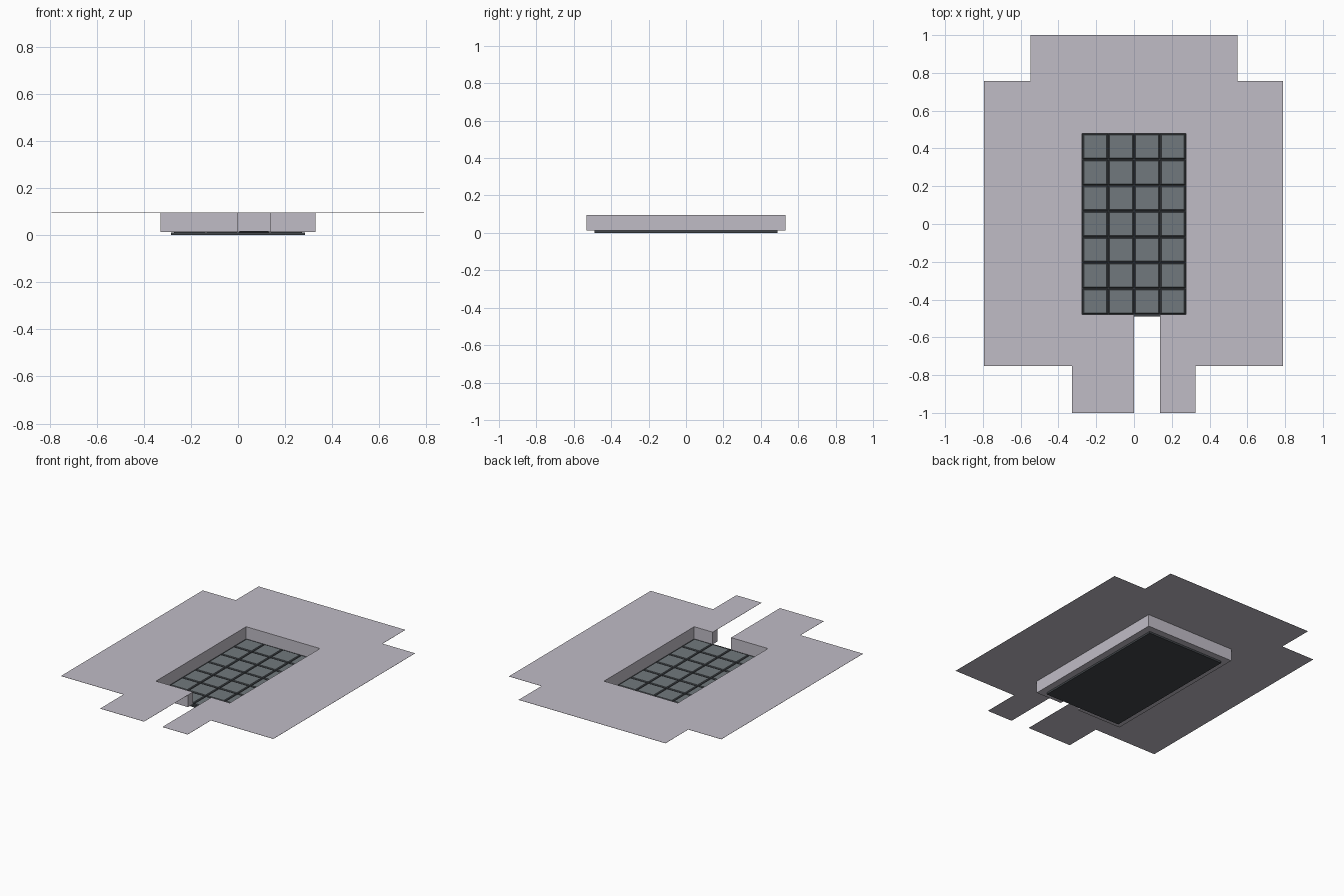
import bpy, bmesh

if "Cube" in bpy.data.objects:
    bpy.data.objects.remove(bpy.data.objects["Cube"])


def material(name, rgb):
    m = bpy.data.materials.new(name)
    m.diffuse_color = (*rgb, 1)
    m.use_nodes = True
    m.node_tree.nodes["Principled BSDF"].inputs["Base Color"].default_value = m.diffuse_color
    return m


STONE = material("pale stone", (0.53, 0.505, 0.565))
TILE = material("slate tile", (0.165, 0.19, 0.205))
GROUT = material("dark grout", (0.055, 0.062, 0.07))


def finish(bm, name, mat):
    bmesh.ops.recalc_face_normals(bm, faces=bm.faces)
    me = bpy.data.meshes.new(name)
    bm.to_mesh(me)
    bm.free()
    me.materials.append(mat)
    ob = bpy.data.objects.new(name, me)
    bpy.context.collection.objects.link(ob)
    return ob


def prism(name, outline, z0, z1, mat):
    bm = bmesh.new()
    face = bm.faces.new([bm.verts.new((x, y, z0)) for x, y in outline])
    ext = bmesh.ops.extrude_face_region(bm, geom=[face])
    for v in ext["geom"]:
        if isinstance(v, bmesh.types.BMVert):
            v.co.z = z1
    return finish(bm, name, mat)


# Inner pit outline, opening onto the entrance slot at the front
PX, PY = 0.275, 0.48
SL, SR = 0.0, 0.137
FLOOR, TOP = 0.012, 0.096


def pit(front):
    return [(SL, front), (SL, -PY), (-PX, -PY), (-PX, PY),
            (PX, PY), (PX, -PY), (SR, -PY), (SR, front)]


# Ground sheet with notched corners
prism("ground_sheet", pit(-1) + [
    (0.325, -1), (0.325, -0.752), (0.79, -0.752), (0.79, 0.757),
    (0.547, 0.757), (0.547, 1), (-0.547, 1), (-0.547, 0.757),
    (-0.793, 0.757), (-0.793, -0.752), (-0.327, -0.752), (-0.327, -1)],
    TOP - 0.001, TOP, STONE)

# Thick walls around the pit
prism("pit_walls", pit(-0.532) + [
    (0.329, -0.532), (0.329, 0.532), (-0.329, 0.532), (-0.329, -0.532)],
    FLOOR + 0.002, TOP - 0.001, STONE)

# Floor slab
prism("floor_slab", [(-0.285, -0.489), (0.285, -0.489),
                     (0.285, 0.489), (-0.285, 0.489)], 0, FLOOR, GROUT)

# Floor tiles with sloped dark edges
bm = bmesh.new()
PITCH, LOW, HIGH = 0.1367, 0.0665, 0.0605
for i in range(4):
    for j in range(7):
        cx, cy = (i - 1.5) * PITCH, (j - 3) * PITCH
        rings = [[bm.verts.new((cx + sx * h, cy + sy * h, z))
                  for sx, sy in ((-1, -1), (1, -1), (1, 1), (-1, 1))]
                 for h, z in ((LOW, FLOOR - 0.002), (LOW, 0.0135), (HIGH, 0.018))]
        bm.faces.new(rings[2])
        bm.faces.new(rings[0][::-1])
        for a, b in zip(rings, rings[1:]):
            for k in range(4):
                n = (k + 1) % 4
                f = bm.faces.new((a[k], a[n], b[n], b[k]))
                f.material_index = 1
tiles = finish(bm, "floor_tiles", TILE)
tiles.data.materials.append(GROUT)
